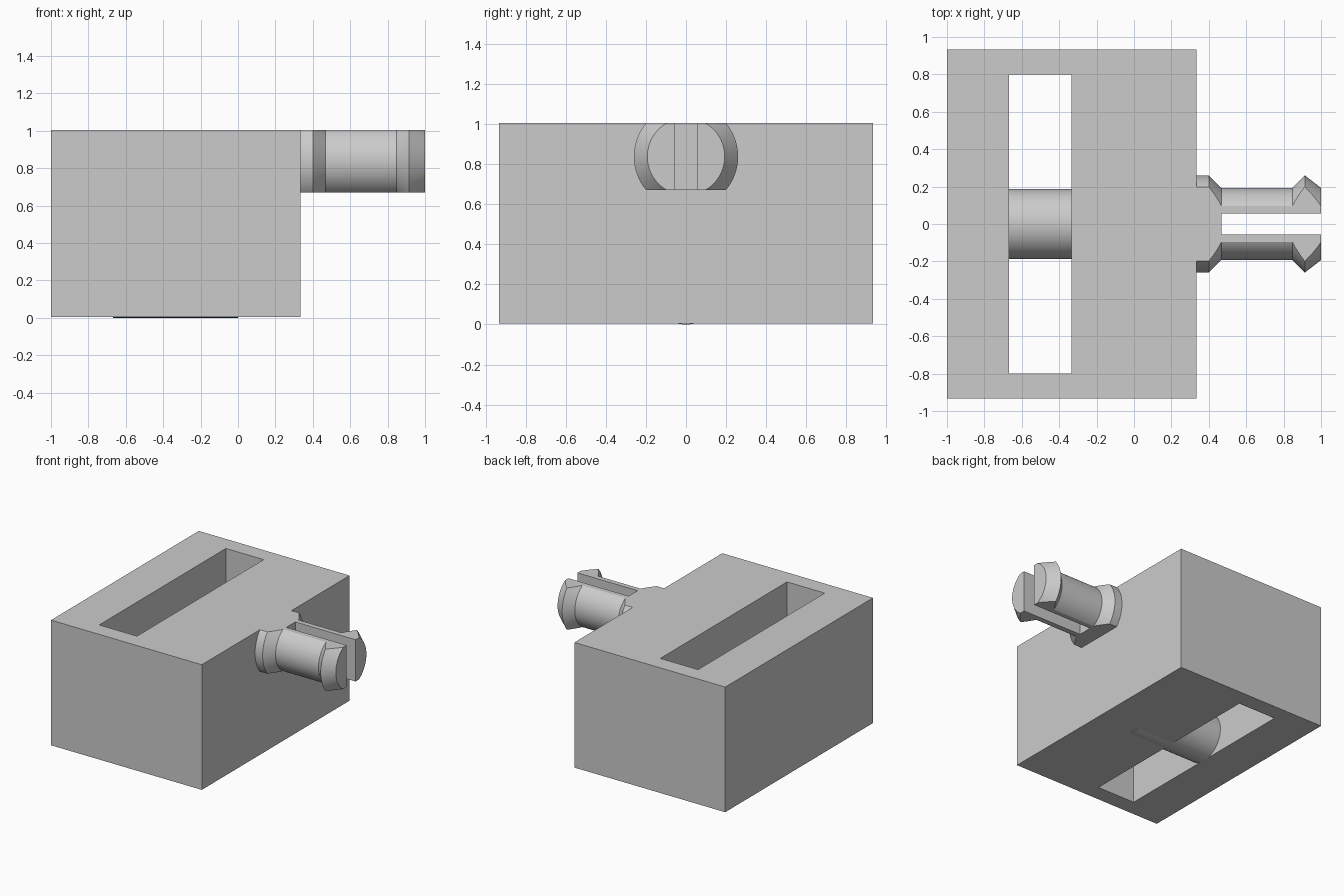
import bpy, bmesh
from math import pi, radians
from mathutils import Matrix, Vector

cube = bpy.data.objects.get("Cube")
if cube:
    bpy.data.objects.remove(cube, do_unlink=True)

BASE, TOP = 0.005, 1.005
PEG_Z = TOP - 0.167

grey = bpy.data.materials.new("plain grey")
grey.use_nodes = True
grey.diffuse_color = (0.6, 0.6, 0.6, 1)
grey.node_tree.nodes["Principled BSDF"].inputs["Base Color"].default_value = (0.6, 0.6, 0.6, 1)


def finish(name, bm):
    bmesh.ops.recalc_face_normals(bm, faces=bm.faces)
    mesh = bpy.data.meshes.new(name)
    bm.to_mesh(mesh)
    bm.free()
    mesh.materials.append(grey)
    obj = bpy.data.objects.new(name, mesh)
    bpy.context.collection.objects.link(obj)
    return obj


def box(name, low, high):
    low, high = Vector(low), Vector(high)
    bm = bmesh.new()
    bmesh.ops.create_cube(bm, size=1, matrix=Matrix.Translation((low + high) / 2)
                          @ Matrix.Diagonal((*(high - low), 1)))
    return finish(name, bm)


def turned(name, profile, z, sides=96):
    """Solid of revolution about a line along x; profile holds (x, radius)."""
    bm = bmesh.new()
    rings = []
    for x, r in profile:
        ring = bmesh.ops.create_circle(
            bm, segments=sides, radius=r,
            matrix=Matrix.Translation((x, 0, z)) @ Matrix.Rotation(pi / 2, 4, 'Y'))
        rings.append(ring["verts"])
    for a, b in zip(rings, rings[1:]):
        for i in range(sides):
            j = (i + 1) % sides
            bm.faces.new((a[i], a[j], b[j], b[i]))
    bm.faces.new(rings[0])
    bm.faces.new(rings[-1])
    return finish(name, bm)


def combine(obj, cutter, operation):
    mod = obj.modifiers.new(operation.title(), 'BOOLEAN')
    mod.operation, mod.object, mod.solver = operation, cutter, 'EXACT'
    bpy.context.view_layer.objects.active = obj
    bpy.ops.object.modifier_apply(modifier=mod.name)
    bpy.data.objects.remove(cutter, do_unlink=True)


def smooth(obj):
    bpy.ops.object.select_all(action='DESELECT')
    obj.select_set(True)
    bpy.context.view_layer.objects.active = obj
    bpy.ops.object.shade_smooth_by_angle(angle=radians(20))


# Block with a long slot through it
block = box("block", (-1, -0.933, BASE), (0.333, 0.933, TOP))
combine(block, box("slot_cutter", (-0.667, -0.8, -1), (-0.333, 0.8, 2)), 'DIFFERENCE')

# Round bar crossing the bottom of the slot
bar = turned("cross_bar", [(-0.667, 0.187), (0, 0.187)], 0.187)
smooth(bar)

# Split snap peg: collar, neck and barbed tip, flattened above and below
peg = turned("snap_peg", [(0.333, 0.26), (0.4, 0.26), (0.467, 0.193),
                          (0.847, 0.193), (0.913, 0.26), (1, 0.193)], PEG_Z)
combine(peg, box("flat_cutter", (0, -1, PEG_Z - 0.167), (2, 1, TOP)), 'INTERSECT')
combine(peg, box("split_cutter", (0.467, -0.057, 0), (2, 0.057, 2)), 'DIFFERENCE')
smooth(peg)
